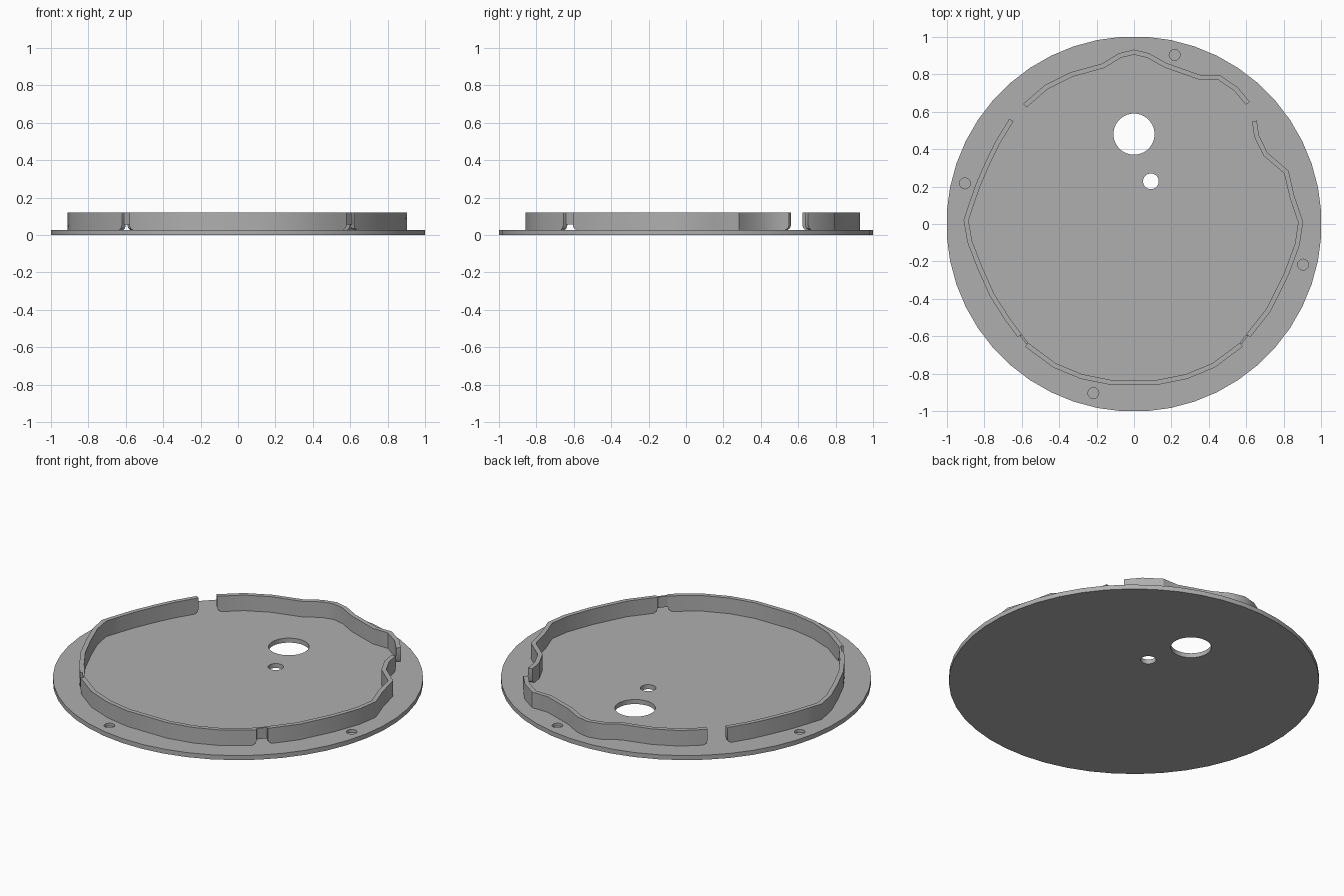
import bpy, bmesh, math
from mathutils import Vector

cube = bpy.data.objects.get("Cube")
if cube:
    bpy.data.objects.remove(cube, do_unlink=True)

GREY = (0.43, 0.43, 0.43, 1)
grey = bpy.data.materials.new("plain grey")
grey.use_nodes = True
grey.diffuse_color = GREY
grey.node_tree.nodes["Principled BSDF"].inputs["Base Color"].default_value = GREY

BASE, TOP, THICK = 0.027, 0.12, 0.026


def make_object(name, bm):
    bmesh.ops.recalc_face_normals(bm, faces=bm.faces)
    mesh = bpy.data.meshes.new(name)
    bm.to_mesh(mesh)
    bm.free()
    mesh.materials.append(grey)
    obj = bpy.data.objects.new(name, mesh)
    bpy.context.collection.objects.link(obj)
    return obj


def activate(obj):
    bpy.ops.object.select_all(action="DESELECT")
    obj.select_set(True)
    bpy.context.view_layer.objects.active = obj


def smooth(obj):
    activate(obj)
    bpy.ops.object.shade_smooth_by_angle(angle=math.radians(30))


def disc(name, x, y, radius, low, high, sides):
    """Upright cylinder between two heights, with flats facing the axes."""
    bm = bmesh.new()
    ring = []
    for i in range(sides):
        a = 2 * math.pi * (i + 0.5) / sides
        ring.append(bm.verts.new((x + radius * math.cos(a), y + radius * math.sin(a), low)))
    face = bm.faces.new(ring)
    grown = bmesh.ops.extrude_face_region(bm, geom=[face])["geom"]
    for v in grown:
        if isinstance(v, bmesh.types.BMVert):
            v.co.z = high
    return make_object(name, bm)


def wall(name, path, thick=THICK, rounded=True, bottom=BASE - 0.002):
    """Upright strip along a path, with its lower end corners rounded off."""
    pts = [Vector(p) for p in path]
    lift = [0.0] * len(pts)
    if rounded:
        for _ in range(2):
            step = (pts[1] - pts[0]).normalized()
            pts[1:1] = [pts[0] + step * d for d in (0.007, 0.025)]
            lift[0] = 0.028
            lift[1:1] = [0.012, 0.0]
            pts.reverse()
            lift.reverse()
    bm = bmesh.new()
    rows = []
    for i, p in enumerate(pts):
        before = (p - pts[i - 1]).normalized() if i else None
        after = (pts[i + 1] - p).normalized() if i < len(pts) - 1 else None
        along = ((before or after) + (after or before)).normalized()
        side = Vector((-along.y, along.x))
        side *= thick / 2 / max(0.6, along.dot(after or before))
        low = bottom + lift[i]
        corners = [(p + side, low), (p - side, low), (p - side, TOP), (p + side, TOP)]
        rows.append([bm.verts.new((c.x, c.y, z)) for c, z in corners])
    for a, b in zip(rows, rows[1:]):
        for k in range(4):
            n = (k + 1) % 4
            bm.faces.new((a[k], a[n], b[n], b[k]))
    bm.faces.new(rows[0])
    bm.faces.new(rows[-1])
    obj = make_object(name, bm)
    smooth(obj)
    return obj


# Round base plate with two through holes and four blind screw holes
plate = disc("base_plate", 0, 0, 1.002, 0, BASE, 48)
holes = [(0, 0.48, 0.11, -0.1), (0.09, 0.228, 0.042, -0.1)]
x, y = 0.217, 0.903
for _ in range(4):
    holes.append((x, y, 0.029, 0.01))
    x, y = -y, x
for hx, hy, r, low in holes:
    cutter = disc("hole_cutter", hx, hy, r, low, 0.2, 32)
    cutter.hide_render = True
    activate(plate)
    mod = plate.modifiers.new("hole", "BOOLEAN")
    mod.operation = "DIFFERENCE"
    mod.solver = "EXACT"
    mod.object = cutter
    bpy.ops.object.modifier_apply(modifier=mod.name)
    bpy.data.objects.remove(cutter, do_unlink=True)
smooth(plate)

# Back wall, bulging at the centre
wall("back_wall", [(-0.583, 0.632), (-0.47, 0.73), (-0.335, 0.798), (-0.165, 0.845),
                   (-0.075, 0.9), (0, 0.918), (0.075, 0.9), (0.17, 0.847),
                   (0.355, 0.782), (0.455, 0.782), (0.545, 0.72), (0.608, 0.645)])

# Left and right walls, bulging at the middle
wall("left_wall", [(0.643, 0.55), (0.655, 0.47), (0.702, 0.373), (0.814, 0.277),
                   (0.845, 0.142), (0.89, 0.01), (0.872, -0.11), (0.814, -0.267),
                   (0.718, -0.46), (0.61, -0.597)])
wall("right_wall", [(-0.655, 0.555), (-0.73, 0.432), (-0.782, 0.325), (-0.835, 0.203),
                    (-0.864, 0.118), (-0.897, 0.02), (-0.877, -0.095), (-0.825, -0.23),
                    (-0.758, -0.38), (-0.675, -0.51), (-0.61, -0.597)])

# Front wall, symmetric arc
half = [(0.573, -0.645), (0.425, -0.755), (0.28, -0.815), (0.13, -0.845)]
wall("front_wall", half + [(-px, py) for px, py in reversed(half)])

# Thin webs closing the front corners above the small drain notches
for side, label in ((1, "left"), (-1, "right")):
    wall(label + "_corner_web", [(side * 0.604, -0.594), (side * 0.57, -0.638)],
         thick=0.012, rounded=False, bottom=BASE + 0.028)
